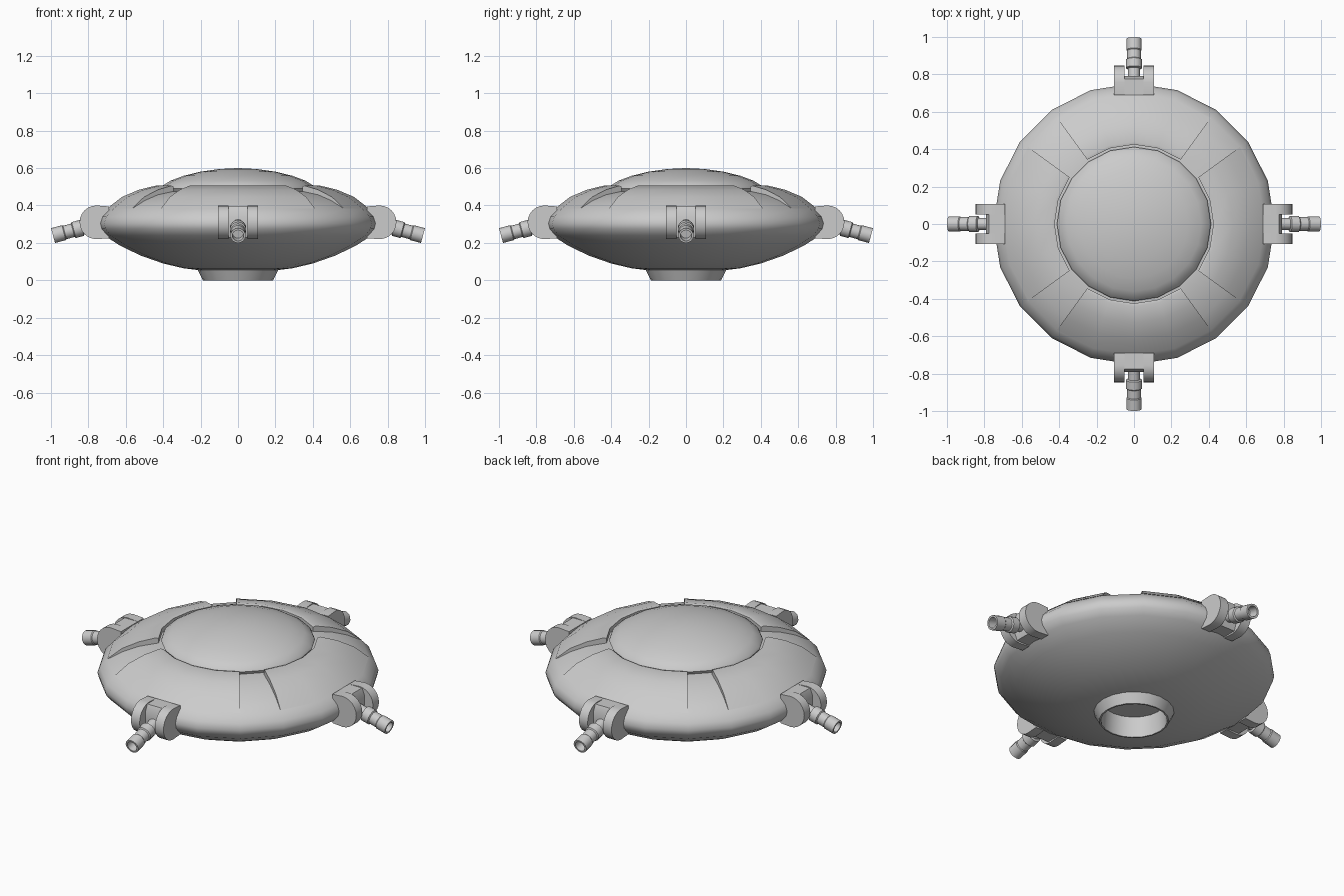
import bpy, bmesh, math
from mathutils import Matrix, Vector

if "Cube" in bpy.data.objects:
    bpy.data.objects.remove(bpy.data.objects["Cube"])

SIDES = 20


def finish(name, bm, angle=35):
    bmesh.ops.remove_doubles(bm, verts=bm.verts, dist=0.0001)
    bmesh.ops.recalc_face_normals(bm, faces=bm.faces)
    me = bpy.data.meshes.new(name)
    bm.to_mesh(me)
    bm.free()
    me.shade_smooth()
    me.set_sharp_from_angle(angle=math.radians(angle))
    ob = bpy.data.objects.new(name, me)
    bpy.context.collection.objects.link(ob)
    return ob


def sweep(bm, profile, start=0, steps=SIDES, sides=SIDES, closed=False, mat=Matrix()):
    """Turn an (r, z) profile around z; partial sweeps of closed profiles get end caps."""
    rings = []
    for i in range(steps + 1):
        a = math.radians(start) + math.tau * i / sides
        rings.append([bm.verts.new(mat @ Vector((r * math.cos(a), r * math.sin(a), z)))
                      for r, z in profile])
    n = len(profile)
    for r0, r1 in zip(rings, rings[1:]):
        for j in range(n if closed else n - 1):
            k = (j + 1) % n
            bm.faces.new((r0[j], r1[j], r1[k], r0[k]))
    if closed and steps < sides:
        bm.faces.new(rings[0])
        bm.faces.new(rings[-1])
    bmesh.ops.dissolve_degenerate(bm, dist=0.00001, edges=bm.edges)


def extrude_profile(bm, pts, y0, y1, mat):
    """Prism from an (x, z) outline between two y positions."""
    a = [bm.verts.new(mat @ Vector((x, y0, z))) for x, z in pts]
    b = [bm.verts.new(mat @ Vector((x, y1, z))) for x, z in pts]
    bm.faces.new(a)
    bm.faces.new(b)
    for i in range(len(pts)):
        j = (i + 1) % len(pts)
        bm.faces.new((a[i], a[j], b[j], b[i]))


# saucer hull with the hollow nozzle underneath
bm = bmesh.new()
sweep(bm, [(0, .12), (.17, .12), (.178, 0), (.187, 0), (.215, .055), (.29, .064),
           (.40, .09), (.52, .132), (.63, .185), (.715, .24), (.745, .275), (.752, .305),
           (.74, .34), (.70, .382), (.62, .425), (.53, .457), (.43, .475), (.395, .475), (0, .475)])
finish("saucer_hull", bm)

# central dome
bm = bmesh.new()
sweep(bm, [(.40, .47), (.412, .492), (.405, .505), (.36, .533), (.29, .559), (.20, .581),
           (.10, .595), (0, .60)])
finish("dome", bm, 45)

# four raised panels, leaving channels on the diagonals
for q in range(4):
    bm = bmesh.new()
    sweep(bm, [(.425, .465), (.425, .502), (.44, .506), (.53, .484), (.62, .446), (.70, .384),
               (.62, .415), (.53, .445)], start=90 * q - 36, steps=4, closed=True)
    finish(f"raised_panel_{q + 1}", bm)

# four gun mounts with tilted hollow barrels
arc = [(.757 + .09 * math.cos(t), .31 + .09 * math.sin(t))
       for t in [math.radians(-90 + 15 * i) for i in range(13)]]
cheek = arc + [(.69, .395), (.69, .225)]
core = [(.69, .23), (.775, .23), (.79, .27), (.79, .36), (.775, .395), (.69, .395)]
barrel = [(0, -.22), (.032, -.22), (.032, -.165), (.044, -.16), (.044, -.115), (.037, -.11),
          (.037, -.065), (.041, -.06), (.041, 0), (.03, 0), (.03, -.06), (0, -.06)]
tilt = Matrix.Translation((.989, 0, .239)) @ Matrix.Rotation(math.radians(105), 4, 'Y')
for q in range(4):
    turn = Matrix.Rotation(math.pi / 2 * q, 4, 'Z')
    bm = bmesh.new()
    for s in (-1, 1):
        extrude_profile(bm, cheek, s * .05, s * .106, turn)
    finish(f"mount_cheeks_{q + 1}", bm)
    bm = bmesh.new()
    extrude_profile(bm, core, -.051, .051, turn)
    finish(f"mount_core_{q + 1}", bm)
    bm = bmesh.new()
    sweep(bm, barrel, steps=16, sides=16, mat=turn @ tilt)
    finish(f"gun_barrel_{q + 1}", bm)
